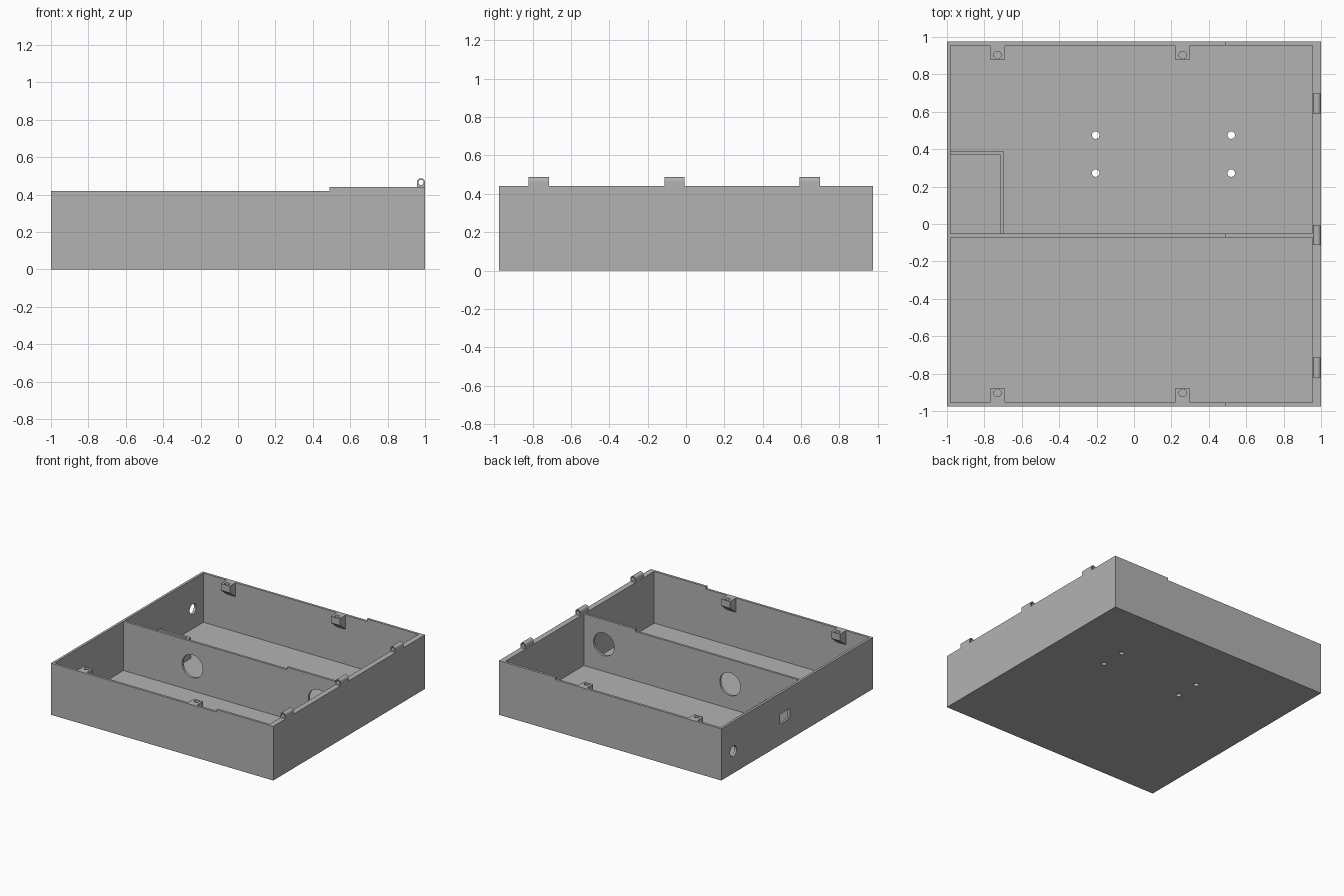
import bpy, bmesh
from math import cos, sin, pi
from mathutils import Vector

if "Cube" in bpy.data.objects:
    bpy.data.objects.remove(bpy.data.objects["Cube"])

grey = bpy.data.materials.new("plain_grey")
grey.use_nodes = True
colour = (0.45, 0.45, 0.45, 1)
grey.diffuse_color = colour
grey.node_tree.nodes["Principled BSDF"].inputs["Base Color"].default_value = colour

AXES = {  # (u, v, extrusion) directions
    "x": (Vector((0, 1, 0)), Vector((0, 0, 1)), Vector((1, 0, 0))),
    "y": (Vector((1, 0, 0)), Vector((0, 0, 1)), Vector((0, 1, 0))),
    "z": (Vector((1, 0, 0)), Vector((0, 1, 0)), Vector((0, 0, 1))),
}


def prism(name, axis, points, start, end):
    """Extrude a flat outline along an axis."""
    u, v, w = AXES[axis]
    bm = bmesh.new()
    face = bm.faces.new([bm.verts.new(u * a + v * b + w * start) for a, b in points])
    out = bmesh.ops.extrude_face_region(bm, geom=[face])
    moved = [g for g in out["geom"] if isinstance(g, bmesh.types.BMVert)]
    bmesh.ops.translate(bm, verts=moved, vec=w * (end - start))
    bmesh.ops.recalc_face_normals(bm, faces=bm.faces)
    mesh = bpy.data.meshes.new(name)
    bm.to_mesh(mesh)
    bm.free()
    mesh.materials.append(grey)
    obj = bpy.data.objects.new(name, mesh)
    bpy.context.collection.objects.link(obj)
    return obj


def rect(a0, a1, b0, b1):
    return [(a0, b0), (a1, b0), (a1, b1), (a0, b1)]


def arc(a, b, r, span=2 * pi, n=32):
    count = n if span == 2 * pi else n + 1
    return [(a + r * cos(span * i / n), b + r * sin(span * i / n)) for i in range(count)]


def cut(obj, cutters):
    for cutter in cutters:
        mod = obj.modifiers.new("cut", "BOOLEAN")
        mod.operation = "DIFFERENCE"
        mod.solver = "EXACT"
        mod.object = cutter
        bpy.context.view_layer.objects.active = obj
        bpy.ops.object.modifier_apply(modifier=mod.name)
        bpy.data.objects.remove(cutter)


def smooth(obj):
    bpy.ops.object.select_all(action="DESELECT")
    obj.select_set(True)
    bpy.context.view_layer.objects.active = obj
    bpy.ops.object.shade_smooth_by_angle()


LOW, HIGH, DEPTH, WALL = 0.42, 0.44, 0.975, 0.02

# Stepped tray with two compartments
side = [(-1, 0), (1, 0), (1, HIGH), (0.49, HIGH), (0.49, LOW), (-1, LOW)]
tray = prism("tray", "y", side, -DEPTH, DEPTH)
bays = [(-DEPTH + WALL, -0.071), (-0.052, DEPTH - WALL)]
cutters = [prism("bay_cutter", "z", rect(-1 + WALL, 0.955, a, b), WALL, 0.6) for a, b in bays]

# Cable holes in the divider
for x, z in ((-0.36, 0.22), (0.775, 0.24)):
    cutters.append(prism("cable_cutter", "y", arc(x, z, 0.093), -0.12, 0))

# Round and rectangular ports in the end wall
cutters.append(prism("round_port_cutter", "x", arc(0.82, 0.18, 0.042), -1.1, -0.9))
cutters.append(prism("square_port_cutter", "x", rect(0.095, 0.22, 0.17, 0.25), -1.1, -0.9))

# Mounting holes in the floor
for x in (-0.205, 0.52):
    for y in (0.272, 0.475):
        cutters.append(prism("mount_cutter", "z", arc(x, y, 0.02), -0.1, 0.1))
cut(tray, cutters)
smooth(tray)

# Low L-shaped partition in the rear bay
corner = [(-0.98, 0.37), (-0.715, 0.37), (-0.715, -0.052),
          (-0.695, -0.052), (-0.695, 0.388), (-0.98, 0.388)]
prism("partition", "z", corner, WALL, 0.19)

# Tapered screw bosses on the long walls
for label, s in (("front", -1), ("back", 1)):
    for i, x in enumerate((-0.73, 0.26)):
        outline = [(s * y, z) for y, z in
                   ((0.955, LOW), (0.88, LOW), (0.88, 0.365), (0.955, 0.305))]
        boss = prism(f"{label}_screw_boss_{i + 1}", "x", outline, x - 0.04, x + 0.04)
        cut(boss, [prism("screw_cutter", "z", arc(x, s * 0.903, 0.02), 0.37, 0.5)])
        smooth(boss)

# Hinge knuckles with pin holes
for i, y in enumerate((-0.767, -0.06, 0.645)):
    outline = [(0.956, HIGH), (1, HIGH)] + arc(0.978, 0.465, 0.022, pi, 16)
    knuckle = prism(f"hinge_knuckle_{i + 1}", "y", outline, y - 0.053, y + 0.053)
    cut(knuckle, [prism("pin_cutter", "y", arc(0.978, 0.465, 0.014), y - 0.1, y + 0.1)])
    smooth(knuckle)
